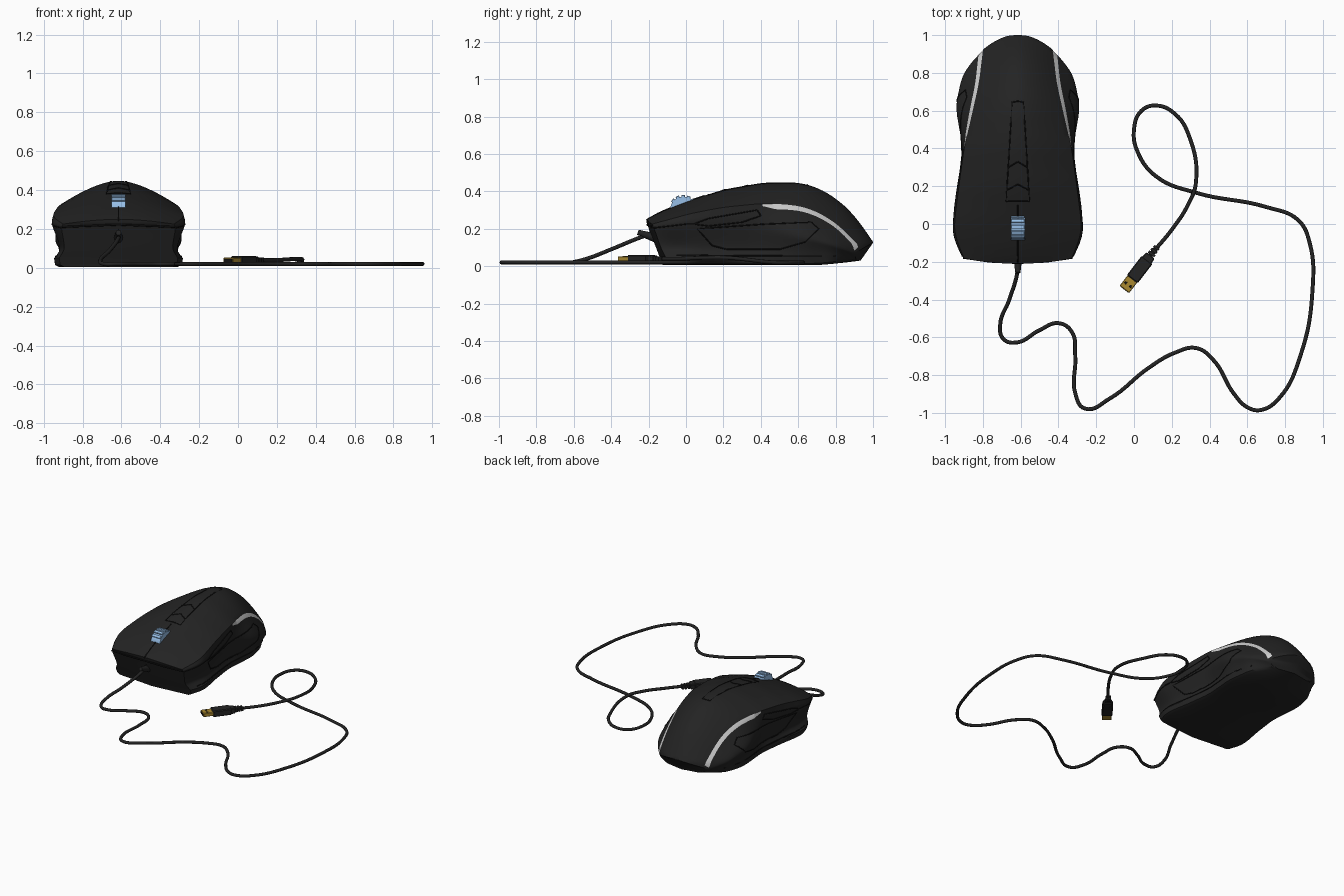
import bpy, bmesh, math
from mathutils import Vector, Matrix

if "Cube" in bpy.data.objects:
    bpy.data.objects.remove(bpy.data.objects["Cube"])

MX = -0.615                 # centre line of the mouse
FRONT, BACK = -0.21, 1.0


def material(name, colour):
    m = bpy.data.materials.new(name)
    m.use_nodes = True
    m.diffuse_color = (*colour, 1)
    m.node_tree.nodes["Principled BSDF"].inputs["Base Color"].default_value = (*colour, 1)
    return m


BLACK = material("matte black", (0.017, 0.017, 0.017))
SEAM = material("seam black", (0.006, 0.006, 0.006))
SILVER = material("silver trim", (0.62, 0.62, 0.62))
BLUE = material("wheel blue", (0.32, 0.54, 0.83))
GOLD = material("gold contact", (0.4, 0.25, 0.03))


def linear(keys, t):
    if t <= keys[0][0]:
        return keys[0][1]
    for (a, va), (b, vb) in zip(keys, keys[1:]):
        if t <= b:
            return va + (vb - va) * (t - a) / (b - a)
    return keys[-1][1]


def smooth(keys, t, r=0.05):
    lo, hi = keys[0][0], keys[-1][0]
    r = min(r, t - lo, hi - t) if lo < t < hi else 0
    return sum(linear(keys, t + r * k / 3) for k in range(-3, 4)) / 7


# Body outlines along the length: crown, shell edge, flank, waist, base
CROWN = [(-.21, .25), (-.15, .285), (0, .345), (.2, .41), (.42, .448), (.6, .448),
         (.7, .422), (.8, .365), (.9, .275), (1, .13)]
EDGE_X = [(-.21, .285), (-.08, .335), (0, .335), (.2, .312), (.4, .285), (.55, .25), (.75, .205), (1, .18)]
EDGE_Z = [(-.21, .225), (0, .28), (.2, .315), (.4, .335), (.55, .33), (.65, .312),
          (.75, .265), (.85, .2), (.93, .13), (1, .085)]
FLANK_X = [(-.21, .295), (-.1, .347), (0, .347), (.2, .322), (.38, .293), (.62, .338), (.8, .30), (.95, .23), (1, .19)]
FLANK_Z = [(-.21, .21), (0, .235), (.2, .25), (.4, .22), (.62, .17), (.8, .12), (1, .066)]
WAIST_X = [(-.21, .275), (0, .30), (.38, .265), (.62, .31), (.8, .275), (1, .175)]
WAIST_Z = [(-.21, .1), (.7, .09), (1, .05)]
BASE_X = [(-.21, .305), (-.1, .333), (0, .33), (.38, .28), (.62, .30), (.8, .265), (1, .155)]
BASE_Z = [(-.21, .05), (.7, .045), (1, .037)]
FLOOR_Z = [(-.21, .005), (.7, .005), (1, .03)]


def warp(s, x, z):
    """Bow and rake the two ends of the body."""
    f = max(0, 1 - (s - FRONT) / 0.4)
    b = max(0, (s - 0.7) / 0.3) ** 2
    y = s + f * (0.03 * (x / 0.3) ** 2 + 0.38 * max(0, 0.23 - z))
    y -= b * (0.045 * (x / 0.18) ** 2 + 0.7 * max(0, 0.125 - z))
    return Vector((x, y, z))


CROWN_STEPS, FLANK_STEPS = 10, 18


def half_section(s):
    top, ex, ez = smooth(CROWN, s), smooth(EDGE_X, s), smooth(EDGE_Z, s)
    pts = []
    for i in range(CROWN_STEPS + 1):
        t = i / CROWN_STEPS
        pts.append((ex * t, top - (top - ez) * t ** 1.75))
    xs = [(0, ex), (1, smooth(FLANK_X, s)), (2, smooth(WAIST_X, s)), (3, smooth(BASE_X, s))]
    zs = [(0, ez), (1, smooth(FLANK_Z, s)), (2, smooth(WAIST_Z, s)), (3, smooth(BASE_Z, s))]
    length = math.hypot(xs[1][1] - ex, zs[1][1] - ez)
    width = 0.03 * min(1, max(0.1, (s - 0.36) / 0.12))
    band = min(0.7, width / length)
    for i in range(FLANK_STEPS + 1):
        u = band + (3 - band) * i / FLANK_STEPS
        pts.append((smooth(xs, u, 0.3), smooth(zs, u, 0.3)))
    floor = smooth(FLOOR_Z, s)
    bx = xs[3][1]
    return pts + [(bx - 0.005, floor + 0.01), (bx - 0.025, floor), (0, floor)]


def finish(ob, mats, angle=35):
    for m in mats:
        ob.data.materials.append(m)
    bpy.ops.object.select_all(action="DESELECT")
    ob.select_set(True)
    bpy.context.view_layer.objects.active = ob
    bpy.ops.object.shade_smooth_by_angle(angle=math.radians(angle))
    return ob


def from_bmesh(name, bm, mats, angle=35):
    bmesh.ops.recalc_face_normals(bm, faces=bm.faces)
    me = bpy.data.meshes.new(name)
    bm.to_mesh(me)
    bm.free()
    ob = bpy.data.objects.new(name, me)
    bpy.context.collection.objects.link(ob)
    return finish(ob, mats, angle)


def mirror(ob):
    mod = ob.modifiers.new("mirror", "MIRROR")
    mod.use_clip = True
    return ob


# Body: lofted half shell, capped and mirrored, with the trim band coloured
bm = bmesh.new()
ROWS = 90
stations = [FRONT + (BACK - FRONT) * k / ROWS for k in range(ROWS + 1)]
rings = [[bm.verts.new(warp(s, x, z)) for x, z in half_section(s)] for s in stations]
for s, a, b in zip(stations, rings, rings[1:]):
    for i in range(len(a) - 1):
        face = bm.faces.new((a[i], a[i + 1], b[i + 1], b[i]))
        face.material_index = int(i == CROWN_STEPS and 0.4 < s < 0.97)
for s, ring in ((FRONT, rings[0]), (BACK, rings[-1])):
    mid = [ring[0]] + [bm.verts.new(warp(s, 0, v.co.z)) for v in ring[1:-1]] + [ring[-1]]
    for i in range(len(ring) - 1):
        quad = [mid[i], ring[i], ring[i + 1], mid[i + 1]]
        bm.faces.new(list(dict.fromkeys(quad)))
bmesh.ops.remove_doubles(bm, verts=bm.verts, dist=0.00001)
body = mirror(from_bmesh("mouse_body", bm, [BLACK, SILVER]))
body.location.x = MX


def tube(name, pts, radius, mat, closed=False, smooth_path=False):
    cu = bpy.data.curves.new(name, "CURVE")
    cu.dimensions = "3D"
    cu.bevel_depth, cu.bevel_resolution, cu.resolution_u = radius, 2, 8
    cu.use_fill_caps = True
    sp = cu.splines.new("BEZIER")
    sp.bezier_points.add(len(pts) - 1)
    for p, co in zip(sp.bezier_points, pts):
        p.co = co
        p.handle_left_type = p.handle_right_type = "AUTO" if smooth_path else "VECTOR"
    sp.use_cyclic_u = closed
    cu.materials.append(mat)
    ob = bpy.data.objects.new(name, cu)
    bpy.context.collection.objects.link(ob)
    return ob


def on_side(y, z):
    """Point on the flank at a given length and height."""
    s = y
    for _ in range(5):
        flank = [(q[1], q[0]) for q in reversed(half_section(s)[CROWN_STEPS:-2])]
        p = warp(s, linear(flank, z), z)
        s += y - p.y
    return p


def on_top(x, y):
    sec = half_section(y)[:CROWN_STEPS + 1]
    return warp(y, x, linear(sec, abs(x)))


def seam(name, path, place, closed=False):
    ends = path + path[:1] if closed else path
    pts = []
    for a, b in zip(ends, ends[1:]):
        pts += [place(a[0] + (b[0] - a[0]) * k / 5, a[1] + (b[1] - a[1]) * k / 5) for k in range(5)]
    if not closed:
        pts.append(place(*path[-1]))
    for side, sign in (("left", 1), ("right", -1)):
        tube(side + "_" + name, [(MX + sign * p.x, p.y, p.z) for p in pts], 0.0035, SEAM, closed)


# Panel lines on the flanks and the top
seam("grip_panel", [(.06, .2), (.14, .11), (.22, .09), (.5, .09), (.64, .13), (.71, .2), (.67, .235), (.42, .225)],
     on_side, True)
seam("thumb_button", [(.04, .225), (.12, .255), (.38, .3), (.4, .27), (.3, .235), (.12, .215)], on_side, True)
seam("shell_lip", [(-.17, .205), (0, .225), (.04, .225)], on_side)
seam("base_line", [(-.05, .06), (.3, .055), (.8, .055)], on_side)
seam("top_strip", [(0, .65), (.03, .645), (.062, .12), (0, .12)], on_top)
seam("upper_button", [(0, .33), (.05, .3)], on_top)
seam("lower_button", [(0, .21), (.057, .18)], on_top)
tube("button_split", [(MX, p.y, p.z) for p in (on_top(0, y) for y in (.1, 0, -.1, -.15, FRONT))]
     + [(MX, warp(FRONT, 0, .17).y, .17)], 0.0035, SEAM)
tube("front_lip", [(MX + x, warp(FRONT, x, .222).y, .222 - abs(x) * .04) for x in (-.29, -.15, 0, .15, .29)], 0.005, SEAM)


def cylinder(name, radius, depth, matrix, mat, sides=32, radius2=None):
    bm = bmesh.new()
    bmesh.ops.create_cone(bm, cap_ends=True, segments=sides, radius1=radius,
                          radius2=radius if radius2 is None else radius2, depth=depth, matrix=matrix)
    return from_bmesh(name, bm, [mat])


# Scroll wheel with raised treads
across = Matrix.Rotation(math.pi / 2, 4, "Y")
hub = Vector((MX, -0.015, 0.302))
cylinder("scroll_wheel", 0.07, 0.074, Matrix.Translation(hub) @ across, BLUE)


def box(name, size, matrix, mat, taper=1.0):
    bm = bmesh.new()
    bmesh.ops.create_cube(bm, size=1)
    for v in bm.verts:
        k = taper if v.co.y < 0 else 1
        v.co = Vector((v.co.x * size[0] * k, v.co.y * size[1], v.co.z * size[2] * k))
    bmesh.ops.bevel(bm, geom=bm.edges[:], offset=min(size) * 0.12, segments=1, affect="EDGES")
    bm.transform(matrix)
    return from_bmesh(name, bm, [mat])


for k in range(-2, 3):
    turn = Matrix.Translation(hub) @ Matrix.Rotation(k * 0.42, 4, "X")
    box("wheel_tread", (0.07, 0.02, 0.018), turn @ Matrix.Translation((0, 0, 0.07)), BLUE)

# Cable: strain relief, long run on the table, loop and return to the plug
lead = [(MX, -.13, .19), (MX, -.24, .155), (-.66, -.4, .09), (-.708, -.53, .04)]
run = [(-.69, -.61), (-.62, -.627), (-.5, -.562), (-.4, -.525), (-.33, -.57), (-.311, -.7), (-.31, -.9),
       (-.26, -.977), (-.13, -.925), (.08, -.76), (.22, -.68), (.33, -.657), (.42, -.72), (.53, -.9),
       (.6, -.97), (.67, -.985), (.77, -.92), (.88, -.7), (.945, -.35), (.93, -.1), (.87, .02), (.7, .09),
       (.33, .165), (.12, .25), (.02, .38), (0, .5), (.04, .6), (.12, .627), (.22, .58), (.29, .47)]
tail = [(.328, .22, .045), (.285, .1, .045), (.2, -.03, .04), (.1, -.15, .04)]
tube("cable", lead + [(x, y, .02) for x, y in run] + tail, 0.0105, BLACK, smooth_path=True)
slope = Matrix.Translation((MX, -.21, .166)) @ Matrix.Rotation(math.radians(72), 4, "X")
cylinder("cable_relief", 0.024, 0.1, slope, BLACK, 16, 0.014)

# Plug, laid along its own axis (local +y points back to the cable)
plug = Matrix.Translation((.1, -.15, .038)) @ Matrix.Rotation(math.atan2(-.15, .195), 4, "Z")


def plug_box(name, size, along, mat, up=0.0, side=0.0, taper=1.0):
    box(name, size, plug @ Matrix.Translation((side, along, up)), mat, taper)


for k in range(3):
    plug_box("plug_rib", (.034 + .004 * k, .014, .03), .03 - .02 * k, BLACK)
plug_box("plug_neck", (.026, .07, .024), 0, BLACK)
plug_box("plug_shoulder", (.055, .04, .038), -.04, BLACK, taper=1.15)
plug_box("plug_body", (.072, .13, .046), -.115, BLACK)
plug_box("plug_contact", (.064, .075, .028), -.21, GOLD)
for side in (-1, 1):
    plug_box("contact_slot", (.012, .014, .004), -.215, SEAM, .0135, side * .016)
plug_box("contact_mouth", (.054, .004, .018), -.247, SEAM)
